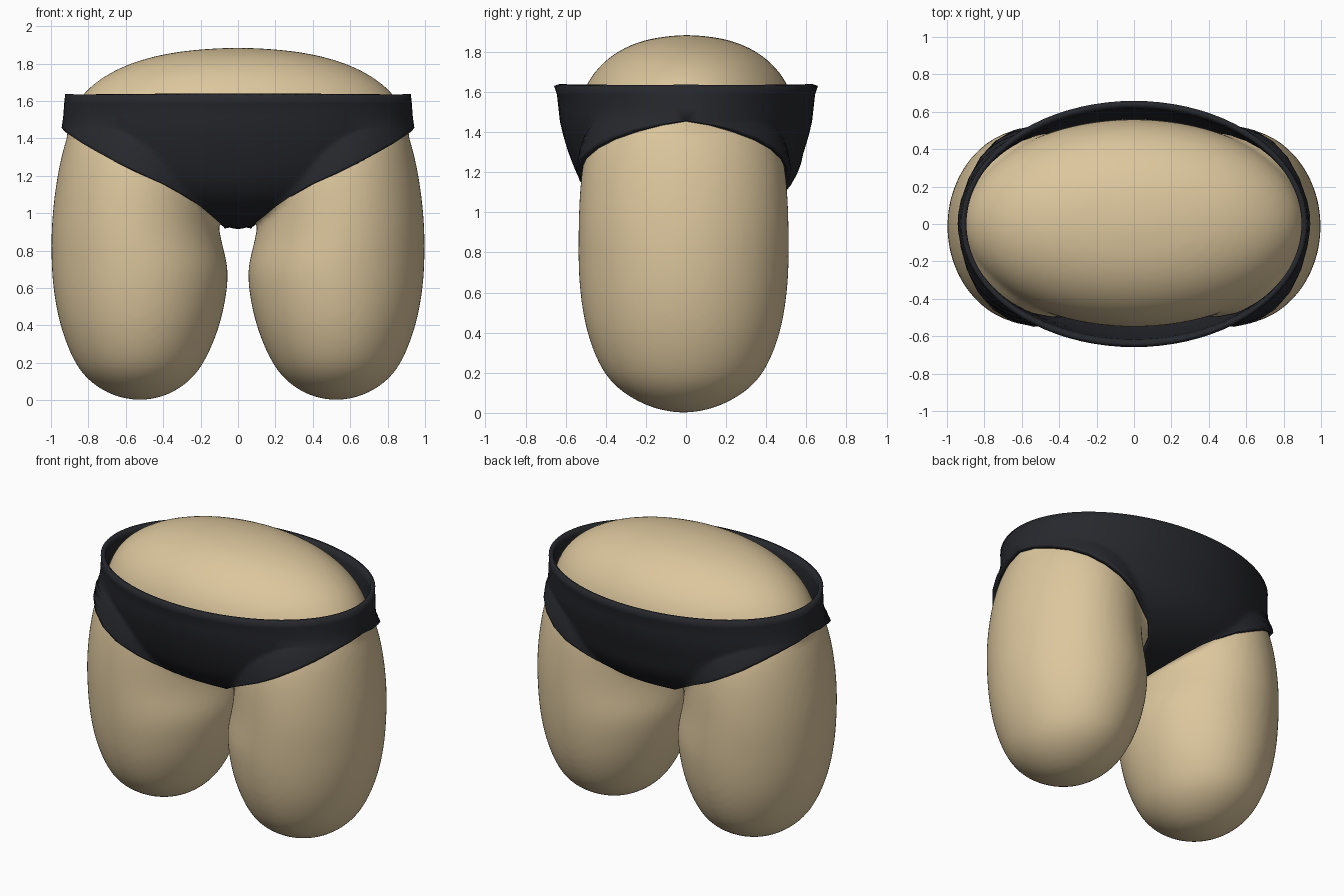
import bpy, bmesh
from math import sin, cos, pi, asin

if "Cube" in bpy.data.objects:
    bpy.data.objects.remove(bpy.data.objects["Cube"])


def finish(name, bm, color):
    bmesh.ops.recalc_face_normals(bm, faces=bm.faces)
    me = bpy.data.meshes.new(name)
    bm.to_mesh(me)
    bm.free()
    for p in me.polygons:
        p.use_smooth = True
    ob = bpy.data.objects.new(name, me)
    bpy.context.collection.objects.link(ob)
    mat = bpy.data.materials.new(name + "_color")
    mat.diffuse_color = color
    mat.use_nodes = True
    mat.node_tree.nodes["Principled BSDF"].inputs["Base Color"].default_value = mat.diffuse_color
    me.materials.append(mat)
    return ob


def modifier(ob, kind, **settings):
    m = ob.modifiers.new(kind.lower(), kind)
    for k, v in settings.items():
        setattr(m, k, v)


def loft(bm, rings, n=32):
    """Closed skin through elliptical rings (z, centre x, centre y, rx, ry)."""
    loops = [[bm.verts.new((cx + rx * cos(2 * pi * i / n), cy + ry * sin(2 * pi * i / n), z))
              for i in range(n)] for z, cx, cy, rx, ry in rings]
    for a, b in zip(loops, loops[1:]):
        for i in range(n):
            j = (i + 1) % n
            bm.faces.new((a[i], a[j], b[j], b[i]))
    bm.faces.new(loops[0][::-1])
    bm.faces.new(loops[-1])


# Body: two thighs and a rounded pelvis fused into one smooth skin
thigh = [(0, .49, .56, .04), (.025, .37, .68, .17), (.1, .255, .80, .31),
         (.2, .175, .88, .41), (.4, .09, .958, .49), (.6, .052, .992, .52),
         (.73, .048, 1.0, .528), (.9, .105, 1.002, .528), (1.1, .11, .985, .523),
         (1.3, .12, .95, .50), (1.45, .15, .905, .44), (1.55, .2, .84, .35),
         (1.65, .4, .7, .1)]
bm = bmesh.new()
for s in (-1, 1):
    loft(bm, [(z, s * (i + o) / 2, -.012, (o - i) / 2, ry) for z, i, o, ry in thigh])
pelvis = []
for k in range(17):
    t = -cos(pi * (k + .15) / 16.3)
    f = (1 - abs(t) ** 2.3) ** (1 / 2.3)
    pelvis.append((1.385 + t * (.5 if t > 0 else .43), 0, .005, .925 * f, .56 * f))
loft(bm, pelvis)
body = finish("body", bm, (.72, .57, .34, 1))
modifier(body, 'SUBSURF', levels=2, render_levels=2)
modifier(body, 'REMESH', mode='VOXEL', voxel_size=.02, use_smooth_shade=True)
modifier(body, 'SMOOTH', factor=.5, iterations=8)

# Briefs: front half as rows (z, depth, side radius, half width), mirrored to the back
rows = [(1.635, .645, .91, .91), (1.59, .63, .915, .915), (1.52, .622, .92, .92),
        (1.455, .615, .927, .927), (1.435, .61, .93, .912), (1.4, .602, .93, .86),
        (1.35, .588, .93, .78), (1.3, .572, .93, .70), (1.25, .553, .93, .62),
        (1.2, .53, .93, .535), (1.15, .50, .93, .43), (1.1, .46, .93, .32),
        (1.05, .40, .93, .21), (1.0, .31, .93, .14), (.96, .2, .93, .105),
        (.935, .1, .93, .095), (.93, 0, .93, .09)]
n = 40
bm = bmesh.new()
grid = []
for z, depth, a, w in rows:
    limit = asin(min(1, w / a))
    row = []
    for i in range(n + 1):
        p = limit * (2 * i / n - 1)
        x = a * sin(p)
        lift = 4 * x * x if z < .99 else 0
        row.append(bm.verts.new((x, -depth * cos(p), z + lift)))
    grid.append(row)
for a, b in zip(grid, grid[1:]):
    for i in range(n):
        bm.faces.new((a[i], b[i], b[i + 1], a[i + 1]))
briefs = finish("briefs", bm, (.02, .021, .026, 1))
modifier(briefs, 'MIRROR', use_axis=(False, True, False), merge_threshold=.002)
modifier(briefs, 'SHRINKWRAP', target=body, wrap_method='NEAREST_SURFACEPOINT',
         wrap_mode='OUTSIDE', offset=.02)
modifier(briefs, 'SOLIDIFY', thickness=.028, offset=0)
for ob in (body, briefs):
    bpy.ops.object.select_all(action='DESELECT')
    ob.select_set(True)
    bpy.context.view_layer.objects.active = ob
    bpy.ops.object.shade_smooth_by_angle(angle=.9)
